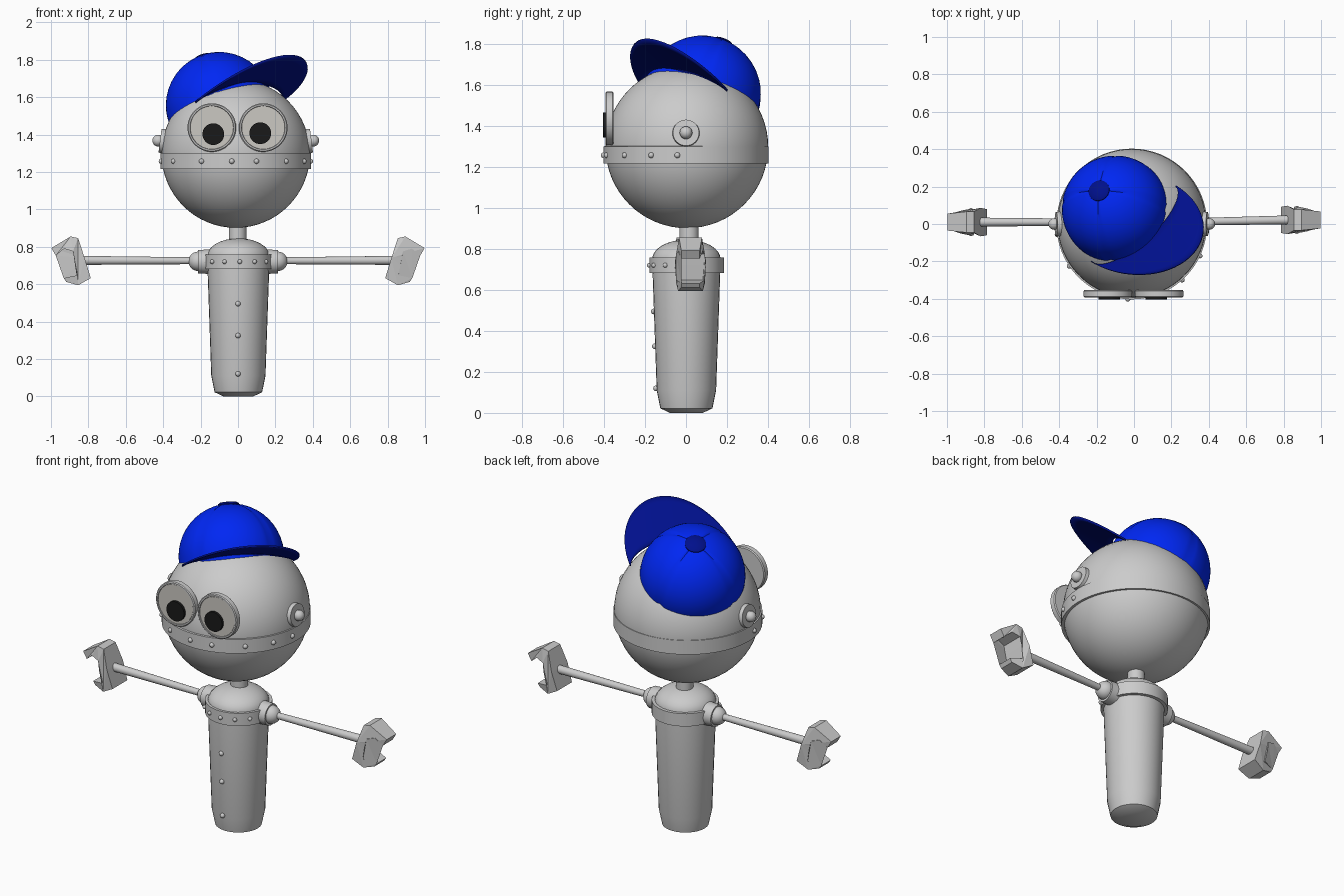
import bpy, bmesh
from math import sin, cos, pi, radians
from mathutils import Vector, Matrix

if "Cube" in bpy.data.objects:
    bpy.data.objects.remove(bpy.data.objects["Cube"])


def material(name, rgb):
    m = bpy.data.materials.new(name)
    m.diffuse_color = (*rgb, 1)
    m.use_nodes = True
    m.node_tree.nodes["Principled BSDF"].inputs["Base Color"].default_value = m.diffuse_color
    return m


BLUE = material("cap_blue", (0.0, 0.02, 0.9))
NAVY = material("cap_navy", (0.0, 0.005, 0.26))
WHITE = material("eye_white", (0.6, 0.58, 0.54))
BLACK = material("pupil_black", (0.01, 0.01, 0.01))


def make(name, bm, mat=None, smooth=True):
    bmesh.ops.remove_doubles(bm, verts=bm.verts, dist=1e-5)
    bmesh.ops.recalc_face_normals(bm, faces=bm.faces)
    me = bpy.data.meshes.new(name)
    bm.to_mesh(me)
    bm.free()
    ob = bpy.data.objects.new(name, me)
    bpy.context.collection.objects.link(ob)
    if mat:
        me.materials.append(mat)
    if smooth:
        bpy.ops.object.select_all(action='DESELECT')
        ob.select_set(True)
        bpy.context.view_layer.objects.active = ob
        bpy.ops.object.shade_smooth_by_angle(angle=radians(35))
    return ob


def grid(bm, rows, closed):
    vs = [[bm.verts.new(p) for p in r] for r in rows]
    n = len(rows[0])
    for a, b in zip(vs, vs[1:]):
        for i in range(n if closed else n - 1):
            j = (i + 1) % n
            bm.faces.new((a[i], a[j], b[j], b[i]))


def lathe(name, profile, origin, axis=(0, 0, 1), seg=32, mat=None):
    """Revolve (radius, height) points about an axis."""
    m = Matrix.Translation(origin) @ Vector((0, 0, 1)).rotation_difference(Vector(axis)).to_matrix().to_4x4()
    bm = bmesh.new()
    grid(bm, [[m @ Vector((r * cos(2 * pi * i / seg), r * sin(2 * pi * i / seg), h))
               for i in range(seg)] for r, h in profile], True)
    bmesh.ops.dissolve_degenerate(bm, dist=1e-6, edges=bm.edges)
    return make(name, bm, mat)


def rod(name, a, b, r1, r2=None, mat=None, seg=32):
    a, b = Vector(a), Vector(b)
    h = (b - a).length
    r2 = r1 if r2 is None else r2
    return lathe(name, [(0, 0), (r1, 0), (r2, h), (0, h)], a, (b - a).normalized(), seg, mat)


def ball(name, c, r, seg=16):
    bm = bmesh.new()
    bmesh.ops.create_uvsphere(bm, u_segments=seg, v_segments=max(8, seg // 2), radius=r,
                              matrix=Matrix.Translation(c))
    return make(name, bm)


# Body: tapered barrel, collar, dome top and neck
lathe("body", [(0, 0), (.08, 0), (.127, .022), (.145, .11), (.165, .68), (.165, .75), (0, .75)], (.002, .002, 0))
lathe("collar", [(.15, .682), (.182, .682), (.182, .758), (.15, .758)], (.002, .004, 0), seg=48)
lathe("body_dome", [(.167 * cos(t * pi / 16), .75 + .095 * sin(t * pi / 16)) for t in range(9)], (.002, .002, 0))
rod("neck", (-.002, .015, .8), (-.002, .015, .95), .047)
for i in range(-3, 4):
    a = radians(26 * i + 3)
    ball("collar_rivet", (.183 * sin(a), .004 - .183 * cos(a), .72), .012, 12)
for z, y in ((.495, -.157), (.325, -.152), (.12, -.146)):
    ball("body_button", (0, y, z), .014, 12)

# Head with riveted jaw band
HC = Vector((-.012, .004, 1.298))
ball("head", HC, .397, 64)
lathe("head_band", [(.385, 1.216), (.403, 1.216), (.403, 1.3), (.39, 1.302)], (HC.x, 0, 0), seg=64)
for deg in (-82, -56, -27, -3, 16, 42, 65, 84):
    a = radians(deg)
    ball("band_rivet", (HC.x + .402 * sin(a), -.402 * cos(a), 1.257), .014, 12)

# Eyes: rimmed discs with pupils
for x, z, px, pz in ((-.14, 1.437, -.132, 1.402), (.135, 1.437, .119, 1.407)):
    lathe("eye_frame", [(0, 0), (.125, 0), (.13, .006), (.13, .034), (.125, .039), (.117, .039),
                        (.115, .03), (0, .03)], (x, -.353, z), (0, -1, 0), 48)
    rod("eye_white", (x, -.36, z), (x, -.389, z), .1145, mat=WHITE, seg=48)
    rod("pupil", (px, -.385, pz), (px, -.404, pz), .058, mat=BLACK)

# Ears, shoulders, arms and claws, mirrored by side
CLAW = [(.787, .632, .07), (.82, .74, .076), (.855, .846, .056), (.895, .855, .056), (.998, .793, .045),
        (.974, .752, .045), (.93, .79, .06), (.882, .775, .07), (.872, .72, .075), (.858, .648, .07),
        (.932, .632, .045), (.918, .612, .045), (.855, .594, .06)]
for s, side in ((-1, "left"), (1, "right")):
    rod(side + "_ear_disc", (HC.x + s * .35, 0, 1.36), (HC.x + s * .405, 0, 1.367), .07, .064)
    ball(side + "_ear_knob", (HC.x + s * .415, 0, 1.367), .031, 20)
    rod(side + "_shoulder_disc", (s * .15, .01, .72), (s * .213, .01, .72), .066, .062)
    ball(side + "_shoulder_ball", (s * .213, .01, .722), .052, 24)
    hy = .01 if s < 0 else .022
    rod(side + "_arm", (s * .2, .01, .725), (s * .83, hy, .727), .018, .024, seg=20)
    bm = bmesh.new()
    front = [bm.verts.new((s * x, hy - w, z)) for x, z, w in CLAW]
    back = [bm.verts.new((s * x, hy + w, z)) for x, z, w in CLAW]
    n = len(CLAW)
    for i in range(n):
        j = (i + 1) % n
        bm.faces.new((front[i], front[j], back[j], back[i]))
    caps = [bm.faces.new(front), bm.faces.new(back)]
    bmesh.ops.triangulate(bm, faces=caps)
    make(side + "_claw", bm, smooth=False)

# Cap crown: tilted dome with four seam grooves
FWD = Vector((.664, -.747, 0))
UP = (Vector((0, 0, .885)) - FWD * .466).normalized()
SIDE = Vector((.747, .664, 0))
AHEAD = SIDE.cross(UP) * -1
CC = Vector((-.10, .08, 1.555))
rows = []
for k in range(13):
    e = radians(-6 + 96 * k / 12)
    row = []
    for i in range(72):
        a = 2 * pi * i / 72
        r = .286 - (.005 if i % 18 == 9 and k < 12 else 0)
        row.append(CC + (AHEAD * cos(a) + SIDE * sin(a)) * r * cos(e) + UP * r * sin(e))
    rows.append(row)
bm = bmesh.new()
grid(bm, rows, True)
bmesh.ops.dissolve_degenerate(bm, dist=1e-6, edges=bm.edges)
make("cap_crown", bm, BLUE)
lathe("cap_button", [(0, -.02), (.058, -.02), (.058, .0), (.045, .009), (0, .014)], CC + UP * .284, UP, 24, NAVY)

# Cap brim: arched crescent rising forward
rows = []
for k in range(7):
    row = []
    for i in range(33):
        t = pi * i / 32
        outer = Vector((-.305 * cos(t) + .1 * sin(t), .33 * sin(t)))
        inner = Vector((-.30 * cos(t), .11 * sin(t)))
        l, f = inner.lerp(outer, k / 6)
        z = 1.57 + .68 * f + .03 * (1 - (l / .32) ** 2)
        row.append(SIDE * l + FWD * f + Vector((0, 0, z)))
    rows.append(row)
bm = bmesh.new()
grid(bm, rows, False)
brim = make("cap_brim", bm, NAVY)
mod = brim.modifiers.new("thickness", 'SOLIDIFY')
mod.thickness = .01
mod.offset = 0
